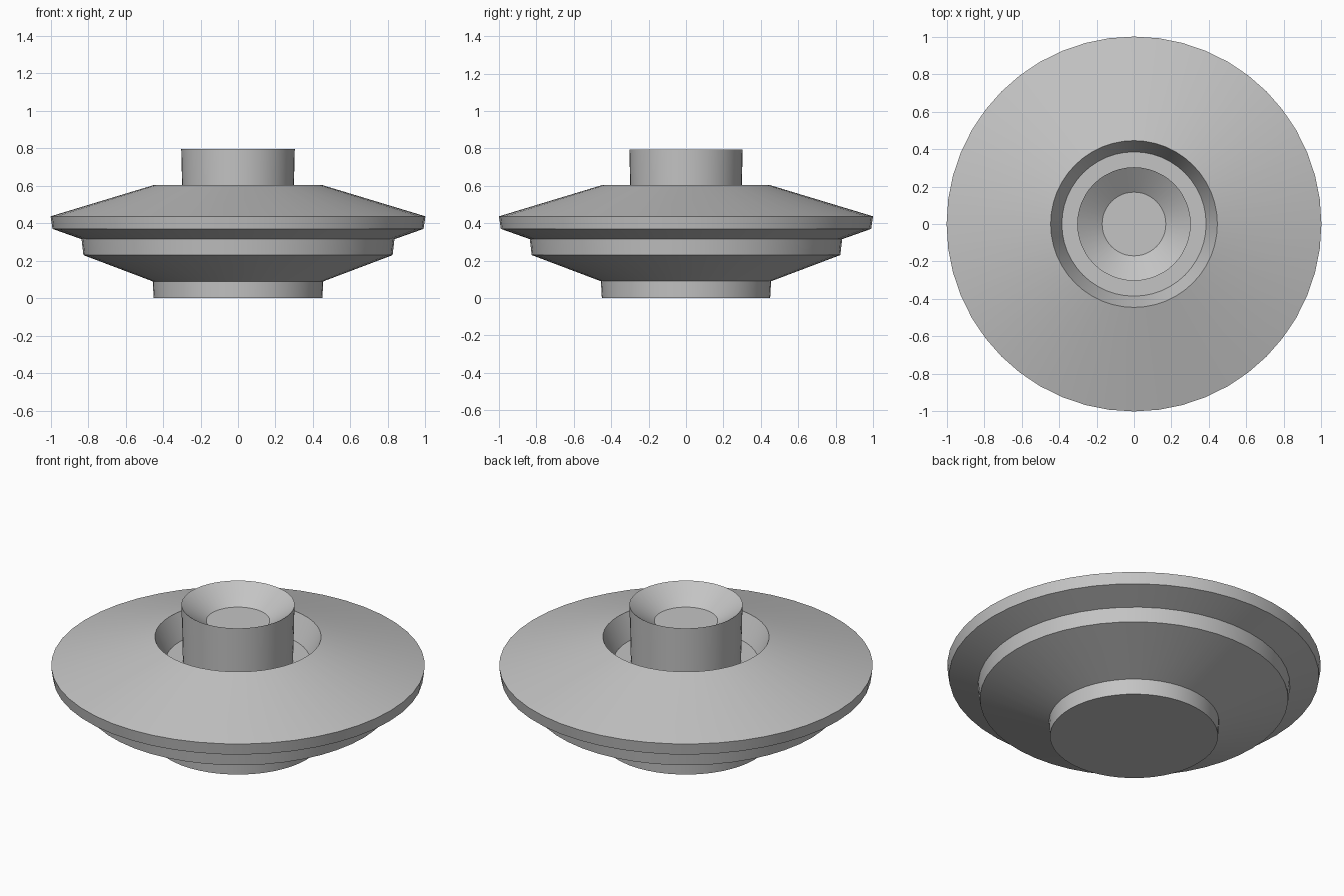
import bpy
import bmesh
import math

SEGMENTS = 48

cube = bpy.data.objects.get("Cube")
if cube:
    bpy.data.objects.remove(cube, do_unlink=True)

# Single grey finish
grey = bpy.data.materials.new("plain grey")
grey.use_nodes = True
colour = (0.55, 0.55, 0.55, 1)
grey.diffuse_color = colour
grey.node_tree.nodes["Principled BSDF"].inputs["Base Color"].default_value = colour


def lathe(name, profile):
    """Spin a (radius, height) profile around z and cap both ends."""
    bm = bmesh.new()
    rings = []
    for radius, z in profile:
        angles = [math.tau * i / SEGMENTS for i in range(SEGMENTS)]
        rings.append([bm.verts.new((radius * math.cos(a), radius * math.sin(a), z))
                      for a in angles])
    for low, high in zip(rings, rings[1:]):
        for i in range(SEGMENTS):
            j = (i + 1) % SEGMENTS
            bm.faces.new((low[i], low[j], high[j], high[i]))
    bm.faces.new(rings[0][::-1])
    bm.faces.new(rings[-1])
    bmesh.ops.recalc_face_normals(bm, faces=bm.faces)

    mesh = bpy.data.meshes.new(name)
    bm.to_mesh(mesh)
    bm.free()
    mesh.materials.append(grey)
    obj = bpy.data.objects.new(name, mesh)
    bpy.context.collection.objects.link(obj)
    bpy.ops.object.select_all(action="DESELECT")
    obj.select_set(True)
    bpy.context.view_layer.objects.active = obj
    bpy.ops.object.shade_smooth_by_angle(angle=math.radians(30))
    return obj


# Stepped disc with a recessed well in its top
lathe("disc_body", [
    (0.45, 0), (0.455, 0.09),        # foot
    (0.825, 0.23), (0.835, 0.315),   # lower step
    (0.99, 0.37), (1, 0.437),        # outer rim
    (0.445, 0.605), (0.385, 0.47),   # sloping top and well
])

# Central column with a dished top, sunk slightly into the well floor
lathe("centre_column", [
    (0.295, 0.46), (0.303, 0.795), (0.17, 0.7),
])
